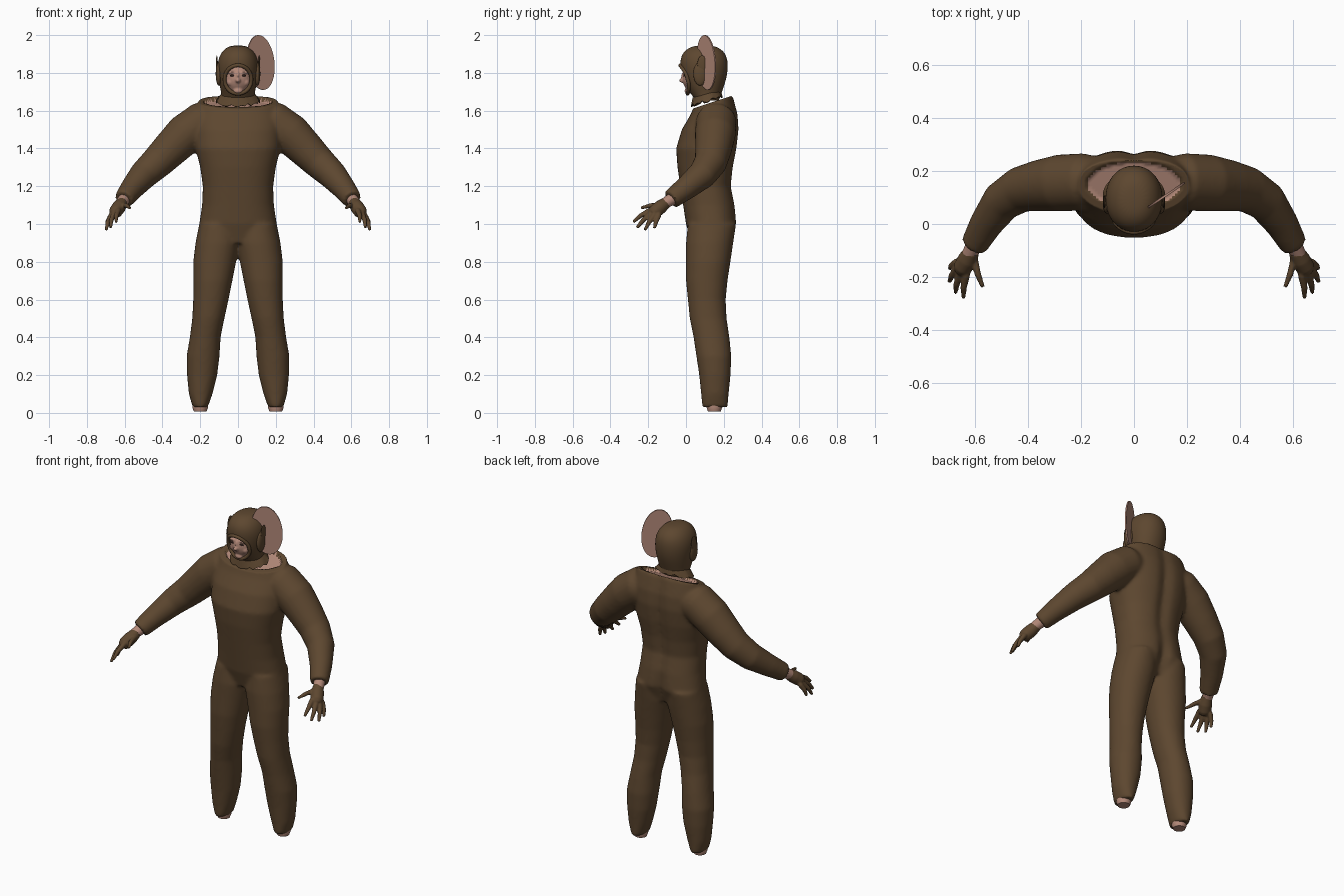
import bpy, bmesh, math, random
from mathutils import Vector, Matrix

random.seed(4)
cube = bpy.data.objects.get("Cube")
if cube:
    bpy.data.objects.remove(cube, do_unlink=True)


def material(name, rgb):
    m = bpy.data.materials.new(name)
    m.use_nodes = True
    m.diffuse_color = (*rgb, 1)
    m.node_tree.nodes["Principled BSDF"].inputs["Base Color"].default_value = (*rgb, 1)
    return m


BROWN = material("brown fabric", (0.11, 0.063, 0.029))
SKIN = material("pink skin", (0.45, 0.25, 0.19))
DARK = material("dark eyes", (0.05, 0.025, 0.02))
LIPS = material("lips", (0.27, 0.12, 0.1))


def finish(name, bm, mats, mods=()):
    """Turn a bmesh into an object, apply its modifiers and shade it smooth."""
    bmesh.ops.recalc_face_normals(bm, faces=bm.faces)
    me = bpy.data.meshes.new(name)
    bm.to_mesh(me)
    bm.free()
    ob = bpy.data.objects.new(name, me)
    bpy.context.collection.objects.link(ob)
    bpy.ops.object.select_all(action='DESELECT')
    ob.select_set(True)
    bpy.context.view_layer.objects.active = ob
    for kind, settings in mods:
        mod = ob.modifiers.new(kind.title(), kind)
        for key, value in settings.items():
            setattr(mod, key, value)
        bpy.ops.object.modifier_apply(modifier=mod.name)
    ob.data.materials.clear()
    for m in mats:
        ob.data.materials.append(m)
    bpy.ops.object.shade_smooth_by_angle(angle=math.radians(50))
    return ob


def blend(voxel, rounds):
    return [("REMESH", dict(mode='VOXEL', voxel_size=voxel)),
            ("SMOOTH", dict(factor=0.5, iterations=rounds))]


def oval(z, x0, x1, y0, y1, n=64, power=2.3, groove=0.0):
    """Rounded-box cross-section, with an optional dent in the middle of the back."""
    pts = []
    for i in range(n):
        a = math.tau * i / n
        c, s = math.cos(a), math.sin(a)
        x = (x0 + x1) / 2 + (x1 - x0) / 2 * math.copysign(abs(c) ** (2 / power), c)
        y = (y0 + y1) / 2 + (y1 - y0) / 2 * math.copysign(abs(s) ** (2 / power), s)
        if s > 0:
            y -= groove * math.exp(-(x / 0.035) ** 2)
        pts.append(Vector((x, y, z)))
    return pts


def loft(bm, rings, bottom=True, top=True, closed=False):
    rows = [[bm.verts.new(p) for p in ring] for ring in rings]
    n = len(rows[0])
    for a, b in zip(rows, rows[1:] + rows[:1] if closed else rows[1:]):
        for i in range(n):
            bm.faces.new((a[i], a[(i + 1) % n], b[(i + 1) % n], b[i]))
    if bottom:
        bm.faces.new(rows[0][::-1])
    if top:
        bm.faces.new(rows[-1])


def tube(bm, path, n=24, closed=False):
    """Round tube through (x, y, z, radius) points."""
    pts = [Vector(p[:3]) for p in path]
    last, rings = len(pts) - 1, []
    for i, p in enumerate(pts):
        if closed:
            t = pts[(i + 1) % len(pts)] - pts[i - 1]
        else:
            t = pts[min(i + 1, last)] - pts[max(i - 1, 0)]
        t.normalize()
        u = t.cross(Vector((0, 1, 0.01))).normalized()
        v = t.cross(u)
        rings.append([p + path[i][3] * (u * math.cos(math.tau * k / n) + v * math.sin(math.tau * k / n))
                      for k in range(n)])
    loft(bm, rings, not closed, not closed, closed)


def ball(bm, center, radii):
    bmesh.ops.create_uvsphere(bm, u_segments=32, v_segments=20, radius=1,
                              matrix=Matrix.Translation(center) @ Matrix.Diagonal((*radii, 1)))


def mirror(path, side):
    return [(side * p[0], *p[1:]) for p in path]


# Suit: torso, legs and sleeves fused into one skin
TORSO = [(0.9, .19, .03, .23, .02), (1, .205, 0, .272, .03), (1.1, .19, -.015, .262, .015),
         (1.2, .186, -.03, .242, .015), (1.3, .2, -.045, .253, .02), (1.4, .225, -.052, .272, .02),
         (1.5, .23, -.022, .283, .02), (1.58, .225, .025, .277, .015), (1.68, .2, .065, .25, .01)]
LEG = [(.03, .16, .24, .085, .22), (.1, .135, .26, .08, .226), (.2, .11, .27, .07, .236),
       (.3, .098, .272, .055, .24), (.4, .092, .255, .04, .23), (.5, .072, .242, .02, .215),
       (.6, .05, .237, .01, .21), (.7, .03, .237, 0, .22), (.8, .01, .237, 0, .235),
       (.9, -.01, .225, 0, .25), (1, 0, .205, .01, .265)]
ARM = [(.12, .16, 1.55, .09), (.19, .16, 1.54, .108), (.28, .155, 1.475, .108), (.36, .145, 1.395, .097),
       (.43, .13, 1.325, .087), (.5, .085, 1.26, .077), (.56, 0, 1.19, .063), (.605, -.08, 1.13, .052)]
bm = bmesh.new()
loft(bm, [oval(z, -w, w, f, b, groove=g) for z, w, f, b, g in TORSO])
for side in (-1, 1):
    loft(bm, [oval(z, *sorted((side * i, side * o)), f, b, power=2.1) for z, i, o, f, b in LEG])
    tube(bm, mirror(ARM, side))
suit = finish("suit", bm, [BROWN, SKIN], blend(0.01, 8))


# Open neckline: slanted cut with the bare shoulders sunk inside it
def in_neckline(p):
    return p.z > 1.55 and (p.x / 0.178) ** 2 + ((p.y - 0.15) / 0.085) ** 2 < 1


for v in suit.data.vertices:
    if abs(v.co.x) < 0.26 and v.co.z > 1.55:
        v.co.z = min(v.co.z, 1.612 + (v.co.y - 0.04) * 0.33)
        if in_neckline(v.co):
            v.co.z -= 0.02
for f in suit.data.polygons:
    f.material_index = int(in_neckline(f.center))

# Gloves, bare wrists and ankle stubs
FINGERS = [[(.635, -.195, 1.07), (.645, -.28, 1.01)], [(.657, -.187, 1.055), (.675, -.26, .98)],
           [(.67, -.168, 1.048), (.698, -.218, .967)], [(.672, -.145, 1.045), (.697, -.168, .977)],
           [(.605, -.13, 1.1), (.572, -.238, 1.085)]]
for side, label in ((-1, "right"), (1, "left")):
    bm = bmesh.new()
    tube(bm, mirror([(.612, -.1, 1.118, .029), (.63, -.135, 1.09, .037),
                     (.648, -.165, 1.065, .036), (.656, -.18, 1.052, .026)], side))
    for base, tip in FINGERS:
        base, tip = Vector(base), Vector(tip)
        inner = base + (Vector((.635, -.145, 1.085)) - base) * 0.5
        mid = base.lerp(tip, 0.55) + Vector((.004, 0, .006))
        tube(bm, mirror([(*inner, .016), (*base, .015), (*mid, .0125), (*tip, .008)], side), 12)
    finish(label + "_glove", bm, [BROWN], blend(0.005, 3))

    bm = bmesh.new()
    tube(bm, mirror([(.595, -.06, 1.14, .034), (.625, -.12, 1.105, .028)], side))
    finish(label + "_wrist", bm, [SKIN])

    bm = bmesh.new()
    tube(bm, mirror([(.2, .15, 0.008, .034), (.2, .15, .03, .042), (.2, .15, .08, .035)], side))
    finish(label + "_ankle", bm, [SKIN])

# Hood shell with a face opening
HOOD = [(1.655, .088, .05, .175), (1.69, .088, .025, .188), (1.725, .097, 0, .2), (1.78, .106, -.022, .218),
        (1.84, .111, -.033, .224), (1.89, .1, -.028, .217), (1.925, .075, 0, .19), (1.946, .038, .045, .145)]
bm = bmesh.new()
loft(bm, [oval(z, -w, w, f, b, 24, 2.1) for z, w, f, b in HOOD], bottom=False)
hood = finish("hood", bm, [BROWN], [("SUBSURF", dict(levels=2))])
bm = bmesh.new()
bm.from_mesh(hood.data)
opening = []
for f in bm.faces:
    c = f.calc_center_median()
    if c.y < 0.07 and (c.x / 0.069) ** 2 + ((c.z - 1.765) / 0.073) ** 2 < 1:
        opening.append(f)
bmesh.ops.delete(bm, geom=opening, context='FACES')
bm.to_mesh(hood.data)
bm.free()

# Rolled rim around the face
bm = bmesh.new()
rim = []
for i in range(48):
    a = math.tau * i / 48
    x, z = 0.071 * math.cos(a), 1.765 + 0.075 * math.sin(a)
    y = 0.1 - 0.124 * math.sqrt(1 - (x / 0.108) ** 2) + max(0, 1.77 - z) * 0.4 - max(0, z - 1.78) * 0.1
    rim.append((x, y, z, 0.01))
tube(bm, rim, 12, closed=True)
finish("hood_rim", bm, [BROWN])

# Ear pads and small upright flaps on the hood
for side, label in ((-1, "right"), (1, "left")):
    bm = bmesh.new()
    ball(bm, (side * .102, .075, 1.795), (.016, .036, .062))
    ball(bm, (side * .112, .085, 1.85), (.005, .024, .042))
    finish(label + "_ear_pad", bm, [BROWN])

# Ragged collar hanging below the hood
bm = bmesh.new()
rows = []
for k, (grow, z) in enumerate([(0, 1.69), (.014, 1.672), (.03, 1.652)]):
    ring = oval(z, -.088 - grow, .088 + grow, .035 - grow * .3, .185 + grow * .3, 40, 2)
    for p in ring:
        p.z += (p.y - 0.11) * 0.28 + random.uniform(-.009, .007) * k / 2
    rows.append(ring)
loft(bm, rows, False, False)
finish("collar", bm, [BROWN], [("SOLIDIFY", dict(thickness=0.006))])

# Face with nose, brow, cheeks and chin
bm = bmesh.new()
ball(bm, (0, .08, 1.77), (.084, .098, .092))
ball(bm, (0, -.016, 1.76), (.014, .021, .013))
ball(bm, (0, -.01, 1.78), (.009, .016, .028))
ball(bm, (0, .012, 1.704), (.026, .02, .016))
for side in (-1, 1):
    ball(bm, (side * .03, .002, 1.803), (.026, .018, .009))
    ball(bm, (side * .04, .012, 1.75), (.02, .018, .02))
finish("face", bm, [SKIN], blend(0.005, 3))
bm = bmesh.new()
for side in (-1, 1):
    ball(bm, (side * .03, -.01, 1.786), (.013, .004, .005))
finish("eyes", bm, [DARK])
bm = bmesh.new()
ball(bm, (0, 0, 1.727), (.021, .0048, .005))
finish("mouth", bm, [LIPS])

# Single large round ear plate beside the head
bm = bmesh.new()
place = (Matrix.Translation((.12, .108, 1.855)) @ Matrix.Rotation(math.radians(34), 4, 'Z')
         @ Matrix.Rotation(math.radians(-9), 4, 'Y') @ Matrix.Diagonal((.085, 1, .146, 1))
         @ Matrix.Rotation(math.pi / 2, 4, 'X'))
bmesh.ops.create_cone(bm, cap_ends=True, segments=48, radius1=1, radius2=1, depth=0.008, matrix=place)
finish("ear_plate", bm, [SKIN])
